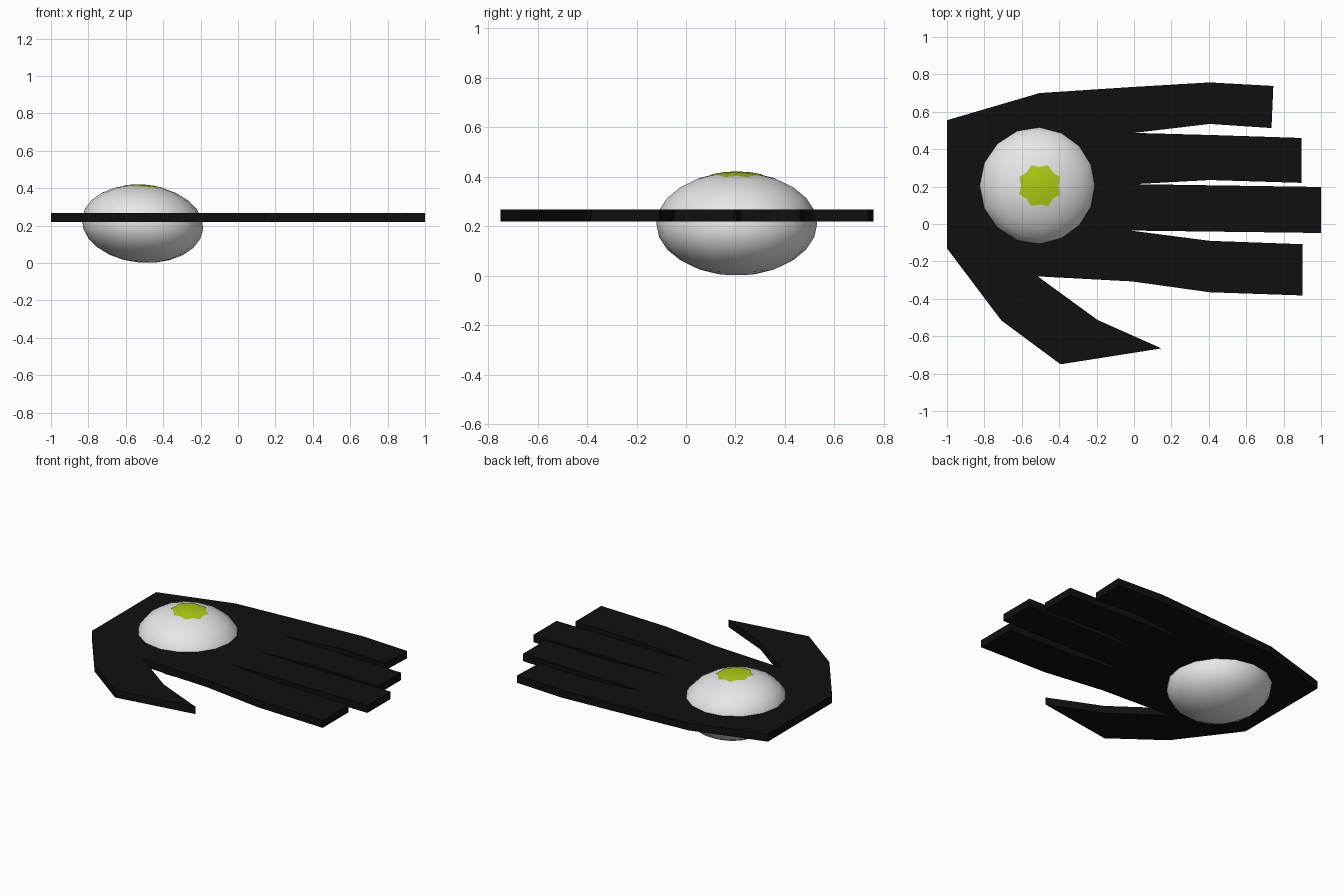
import bpy, bmesh, math
from mathutils import Matrix

if "Cube" in bpy.data.objects:
    bpy.data.objects.remove(bpy.data.objects["Cube"])


def material(name, colour):
    m = bpy.data.materials.new(name)
    m.diffuse_color = (*colour, 1)
    m.use_nodes = True
    m.node_tree.nodes["Principled BSDF"].inputs["Base Color"].default_value = m.diffuse_color
    return m


def add_object(name, bm, mat):
    bmesh.ops.recalc_face_normals(bm, faces=bm.faces)
    mesh = bpy.data.meshes.new(name)
    bm.to_mesh(mesh)
    bm.free()
    mesh.materials.append(mat)
    ob = bpy.data.objects.new(name, mesh)
    bpy.context.collection.objects.link(ob)
    return ob


black = material("black", (0.005, 0.005, 0.005))
white = material("white", (0.8, 0.8, 0.8))
lime = material("lime green", (0.44, 0.6, 0.006))

# Flat hand: outline from the wrist over four fingers and round the thumb
outline = [
    (-1, .555), (-.505, .70), (0, .733),
    (.405, .757), (.745, .738), (.735, .513), (.405, .535), (0, .487),
    (.405, .476), (.895, .46), (.895, .22), (.405, .235), (0, .213),
    (1, .198), (1, -.048), (-.02, -.035),
    (.405, -.09), (.9, -.108), (.9, -.382), (.405, -.365), (-.01, -.307),
    (-.515, -.28), (-.195, -.513), (.147, -.665),
    (-.393, -.75), (-.71, -.515), (-1, -.13),
]
bm = bmesh.new()
face = bm.faces.new([bm.verts.new((x, y, .218)) for x, y in outline])
ext = bmesh.ops.extrude_face_region(bm, geom=[face], use_keep_orig=True)
top = [v for v in ext["geom"] if isinstance(v, bmesh.types.BMVert)]
bmesh.ops.translate(bm, verts=top, vec=(0, 0, .05))
bmesh.ops.triangulate(bm, faces=[f for f in bm.faces if len(f.verts) > 4])
add_object("hand", bm, black)

# Squashed ball set through the palm, tilted slightly
RX, RZ = .325, .208
place = Matrix.Translation((-.51, .205, .2095)) @ Matrix.Rotation(.09, 4, 'Y')
bm = bmesh.new()
bmesh.ops.create_uvsphere(bm, u_segments=16, v_segments=12, radius=1)
bmesh.ops.transform(bm, matrix=place @ Matrix.Diagonal((RX, RX, RZ, 1)), verts=bm.verts)
for f in bm.faces:
    f.smooth = True
add_object("eyeball", bm, white)

# Eight-pointed iris resting on the ball
bm = bmesh.new()


def on_ball(x, y):
    z = RZ * math.sqrt(1 - (x * x + y * y) / RX ** 2) + .002
    return bm.verts.new(place @ Matrix.Translation((x, y, z)).to_translation())


cx = -.012
centre = on_ball(cx, 0)
rings = []
for scale in (.5, 1):
    ring = []
    for i in range(16):
        r = scale * (.118 if i % 2 else .1)
        a = i * math.pi / 8
        ring.append(on_ball(cx + r * math.cos(a), r * math.sin(a)))
    rings.append(ring)
for i in range(16):
    j = (i + 1) % 16
    bm.faces.new((centre, rings[0][i], rings[0][j]))
    bm.faces.new((rings[0][i], rings[1][i], rings[1][j], rings[0][j]))
for f in bm.faces:
    f.smooth = True
add_object("iris", bm, lime)
